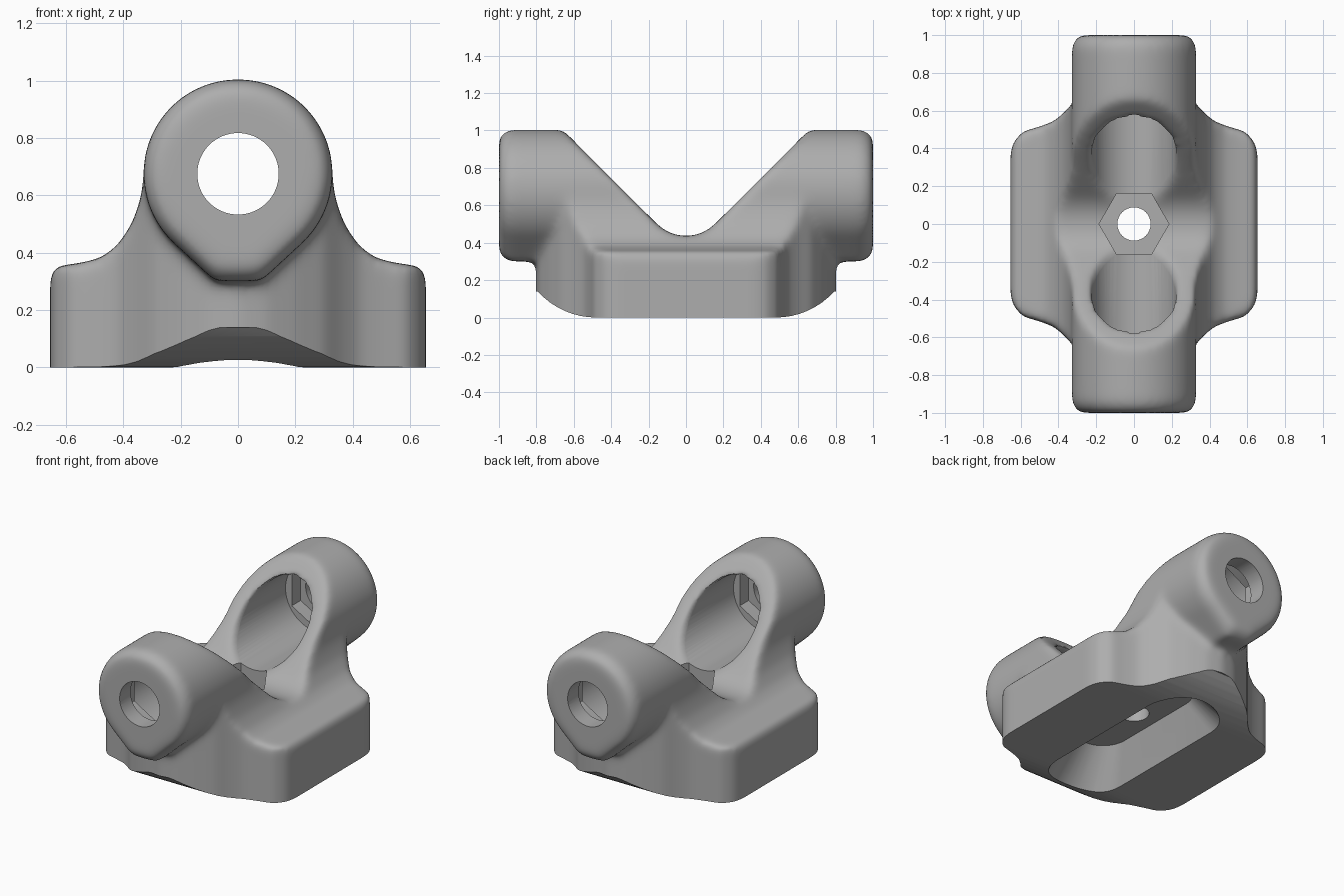
import bpy, bmesh, math

if "Cube" in bpy.data.objects:
    bpy.data.objects.remove(bpy.data.objects["Cube"])

AXIS_Z = 0.675  # height of the bore centre line

grey = bpy.data.materials.new("grey")
grey.diffuse_color = (0.42, 0.42, 0.42, 1)
grey.use_nodes = True
grey.node_tree.nodes["Principled BSDF"].inputs["Base Color"].default_value = grey.diffuse_color


def loft(name, rings):
    """Closed solid through rings with equal point counts."""
    bm = bmesh.new()
    rows = [[bm.verts.new(p) for p in r] for r in rings]
    n = len(rows[0])
    for a, b in zip(rows, rows[1:]):
        for i in range(n):
            bm.faces.new((a[i], a[(i + 1) % n], b[(i + 1) % n], b[i]))
    bm.faces.new(rows[0][::-1])
    bm.faces.new(rows[-1])
    bmesh.ops.recalc_face_normals(bm, faces=bm.faces)
    me = bpy.data.meshes.new(name)
    bm.to_mesh(me)
    bm.free()
    ob = bpy.data.objects.new(name, me)
    bpy.context.collection.objects.link(ob)
    me.materials.append(grey)
    return ob


def along_y(pts, y):
    return [(x, y, z) for x, z in pts]


def along_x(pts, x):
    return [(x, y, z) for y, z in pts]


def along_z(pts, z):
    return [(x, y, z) for x, y in pts]


def circle(r, n=64, cz=0.0, start=0.0):
    return [(r * math.cos(start + 2 * math.pi * i / n),
             cz + r * math.sin(start + 2 * math.pi * i / n)) for i in range(n)]


def stadium(w, length, n=16):
    pts = []
    for s, a0 in ((1, 0), (-1, math.pi)):
        for i in range(n + 1):
            a = a0 + math.pi * i / n
            pts.append((w * math.cos(a), s * (length - w) + w * math.sin(a)))
    return pts


def apply(ob, kind, **settings):
    m = ob.modifiers.new("step", kind)
    for k, v in settings.items():
        setattr(m, k, v)
    bpy.context.view_layer.objects.active = ob
    bpy.ops.object.modifier_apply(modifier=m.name)


def combine(ob, other, op):
    apply(ob, 'BOOLEAN', operation=op, solver='EXACT', object=other)
    bpy.data.objects.remove(other)


# base: front outline intersected with the plan outline
half = [(.66, -.3), (.655, .33), (.63, .355), (.56, .362), (.48, .38), (.42, .425),
        (.37, .5), (.34, .585), (.322, .7)]
body = loft("bracket_body", [along_y(half + [(-x, z) for x, z in half[::-1]], y) for y in (-1, 1)])
quarter = [(.655, .37), (.64, .43), (.59, .49), (.5, .515), (.42, .545), (.36, .6),
           (.3, .67), (.2, .735), (.1, .785)]
right = [(x, -y) for x, y in quarter[::-1]] + quarter
plan = [(0, -.805)] + right + [(0, .805)] + [(-x, y) for x, y in right[::-1]]
combine(body, loft("plan", [along_z(plan, z) for z in (-.25, .9)]), 'INTERSECT')

# tube with a teardrop underside and rounded ends
arc = [math.radians(-45 + 270 * i / 60) for i in range(61)]
tear = [(.33 * math.cos(a), .33 * math.sin(a)) for a in arc] + [(-.08, -.375), (.08, -.375)]
rings = []
for y, s in ((-1, .86), (-.98, .94), (-.94, 1), (.94, 1), (.98, .94), (1, .86)):
    rings.append(along_y([(x * s, AXIS_Z + z * s) for x, z in tear], y))
combine(body, loft("tube", rings), 'UNION')

# valley across the middle, with a rounded floor
r = .217
valley = [(r * math.sin(math.radians(a)), .435 + r - r * math.cos(math.radians(a)))
          for a in range(-45, 46, 9)] + [(.855, 1.2), (-.855, 1.2)]
combine(body, loft("valley", [along_x(valley, x) for x in (-1, 1)]), 'DIFFERENCE')

# soften all edges, with the bore opened first so that its rim rounds over too
bore = circle(.222, cz=AXIS_Z)
combine(body, loft("rough_bore", [along_y(bore, y) for y in (-.8, .8)]), 'DIFFERENCE')
apply(body, 'REMESH', mode='VOXEL', voxel_size=.016)
apply(body, 'SMOOTH', factor=.5, iterations=26)

# crisp bore, end nut pockets and end holes
cut = loft("bore", [along_y(bore, y) for y in (-.8, .8)])
combine(cut, loft("nut_pockets", [along_y(circle(.205, 6, AXIS_Z, math.pi / 6), y) for y in (-.89, .89)]), 'UNION')
combine(cut, loft("end_holes", [along_y(circle(.142, cz=AXIS_Z), y) for y in (-1.2, 1.2)]), 'UNION')
# centre hex pocket and vertical hole
combine(cut, loft("hex_pocket", [along_z(circle(.185, 6), z) for z in (.34, .7)]), 'UNION')
combine(cut, loft("centre_hole", [along_z(circle(.088, 48), z) for z in (-.1, .6)]), 'UNION')
combine(body, cut, 'DIFFERENCE')

# flat underside with curved ends
curve = [(.48 + .42 * math.sin(math.radians(a)),
          .42 - .42 * math.cos(math.radians(a))) for a in range(0, 50, 6)]
under = [(-y, z) for y, z in curve[::-1]] + curve + [(1, .14), (1, -.5), (-1, -.5), (-1, .14)]
combine(body, loft("underside", [along_x(under, x) for x in (-1, 1)]), 'DIFFERENCE')

# flared slot in the underside
slot = [along_z(stadium(.25, .68), -.03), along_z(stadium(.16, .44), .22)]
combine(body, loft("slot", slot), 'DIFFERENCE')

# smooth shading with crisp cut edges
bpy.ops.object.select_all(action='DESELECT')
body.select_set(True)
bpy.context.view_layer.objects.active = body
bpy.ops.object.shade_smooth_by_angle(angle=math.radians(35))
